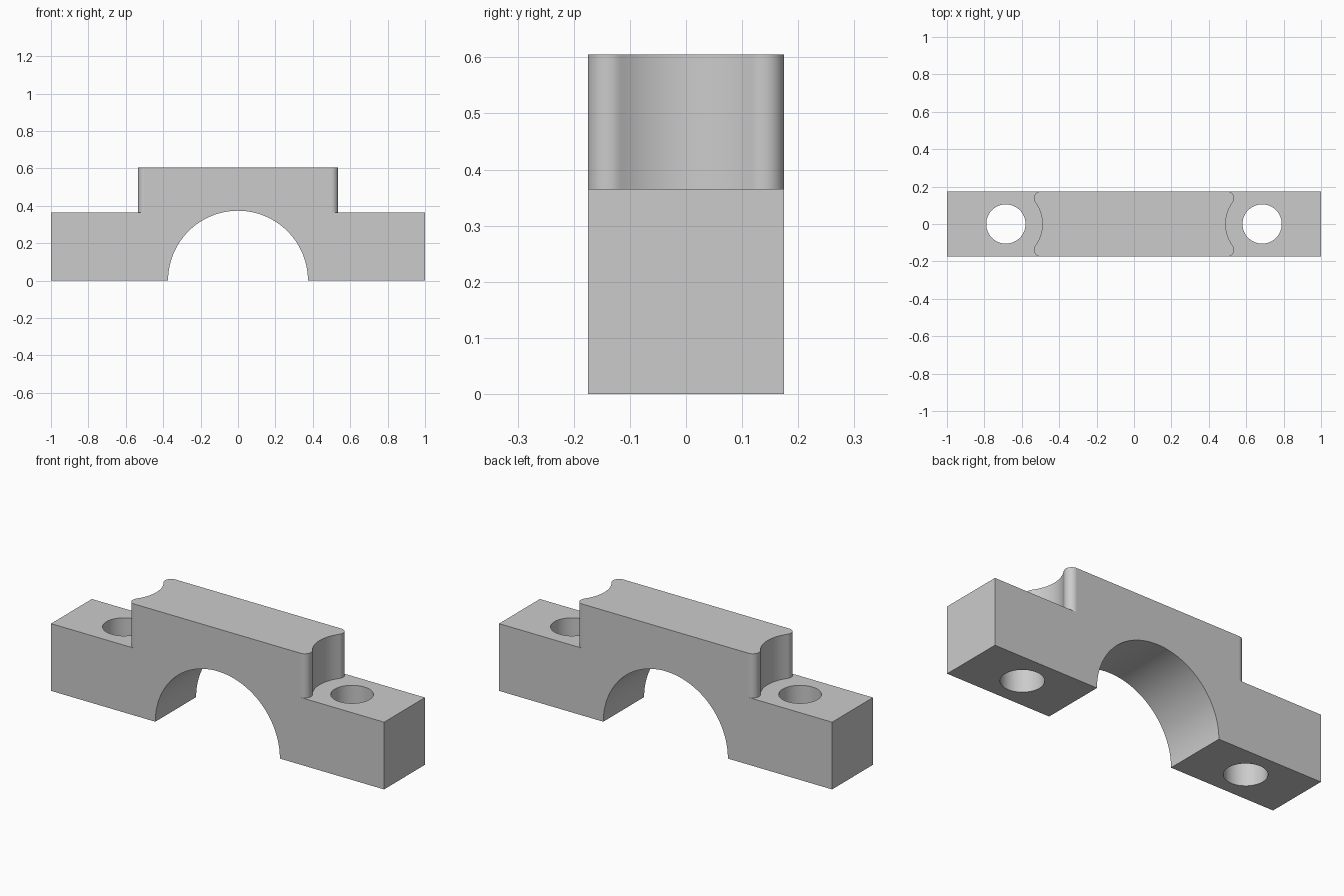
import bpy, bmesh
from math import sin, cos, pi, atan2, radians

cube = bpy.data.objects.get("Cube")
if cube:
    bpy.data.objects.remove(cube, do_unlink=True)

# Main dimensions
DEPTH, HEIGHT, STEP = 0.35, 0.605, 0.365
HOLE_X, HOLE_R = 0.685, 0.105
ARCH_R = 0.374
SCOOP_R, LIP_R = 0.195, 0.037
LIP_X, LIP_Y = 0.498, DEPTH / 2 - LIP_R

grey = bpy.data.materials.new("plain grey")
grey.use_nodes = True
grey.diffuse_color = (0.6, 0.6, 0.6, 1)
grey.node_tree.nodes["Principled BSDF"].inputs["Base Color"].default_value = (0.6, 0.6, 0.6, 1)


def arc(cx, cy, r, a0, a1, n):
    """Points along an arc from angle a0 to a1."""
    return [(cx + r * cos(a0 + (a1 - a0) * i / n),
             cy + r * sin(a0 + (a1 - a0) * i / n)) for i in range(n + 1)]


def prism(name, outline, low, high, along_y=False):
    """Extrude a closed outline along z, or along y for a front profile."""
    bm = bmesh.new()
    place = (lambda u, v: (u, low, v)) if along_y else (lambda u, v: (u, v, low))
    face = bm.faces.new([bm.verts.new(place(u, v)) for u, v in outline])
    top = bmesh.ops.extrude_face_region(bm, geom=[face])["geom"]
    moved = [g for g in top if isinstance(g, bmesh.types.BMVert)]
    d = high - low
    bmesh.ops.translate(bm, verts=moved, vec=(0, d, 0) if along_y else (0, 0, d))
    bmesh.ops.recalc_face_normals(bm, faces=bm.faces)
    mesh = bpy.data.meshes.new(name)
    bm.to_mesh(mesh)
    bm.free()
    mesh.materials.append(grey)
    obj = bpy.data.objects.new(name, mesh)
    bpy.context.collection.objects.link(obj)
    return obj


# Cap body: a solid block with the saddle arch in its front profile
profile = [(1, 0), (1, HEIGHT), (-1, HEIGHT), (-1, 0)] + arc(0, 0, ARCH_R, pi, 0, 64)
body = prism("bearing_cap", profile, -DEPTH / 2, DEPTH / 2, along_y=True)

# Outline of the step cut: rounded lip, scoop around the bolt, rounded lip
bend = atan2(LIP_Y, HOLE_X - LIP_X)
notch = [(1.2, 0.3), (LIP_X, 0.3)]
notch += arc(LIP_X, LIP_Y, LIP_R, pi / 2, -bend, 14)
notch += arc(HOLE_X, 0, SCOOP_R, pi - bend, pi + bend, 24)[1:-1]
notch += arc(LIP_X, -LIP_Y, LIP_R, bend, -pi / 2, 14)
notch += [(LIP_X, -0.3), (1.2, -0.3)]

# Cut the step and the bolt hole on each side
cutters = []
for side, sx in (("left", 1), ("right", -1)):
    cutters.append(prism(side + "_step_cutter", [(sx * x, y) for x, y in notch], STEP, 0.8))
    hole = arc(sx * HOLE_X, 0, HOLE_R, 0, 2 * pi, 48)[:-1]
    cutters.append(prism(side + "_hole_cutter", hole, -0.1, 0.8))

bpy.ops.object.select_all(action="DESELECT")
body.select_set(True)
bpy.context.view_layer.objects.active = body
for cutter in cutters:
    cutter.hide_render = True
    mod = body.modifiers.new("cut", "BOOLEAN")
    mod.operation, mod.solver, mod.object = "DIFFERENCE", "EXACT", cutter
    bpy.ops.object.modifier_apply(modifier=mod.name)
    bpy.data.objects.remove(cutter, do_unlink=True)

# Smooth curved walls, crisp edges, flat faces kept flat
bpy.ops.object.shade_smooth_by_angle(angle=radians(30))
weighted = body.modifiers.new("flat_faces", "WEIGHTED_NORMAL")
weighted.keep_sharp = True
